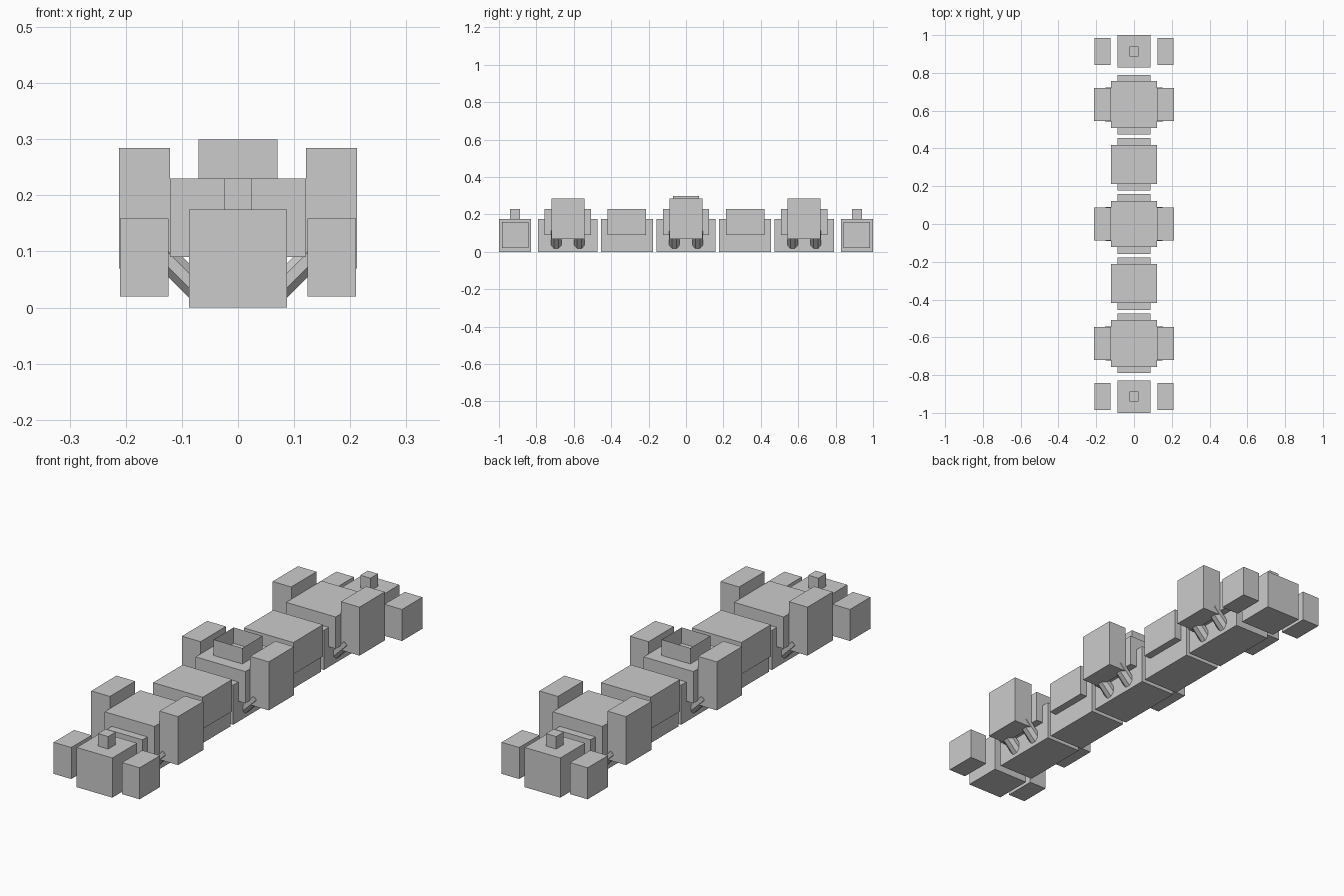
import bpy, bmesh, math
from mathutils import Matrix, Vector

if "Cube" in bpy.data.objects:
    bpy.data.objects.remove(bpy.data.objects["Cube"])


def box(name, x0, x1, y0, y1, z0, z1, open_ends=False):
    bm = bmesh.new()
    bmesh.ops.create_cube(bm, size=1)
    for v in bm.verts:
        v.co = Vector(((x0 + x1) / 2 + v.co.x * (x1 - x0),
                       (y0 + y1) / 2 + v.co.y * (y1 - y0),
                       (z0 + z1) / 2 + v.co.z * (z1 - z0)))
    if open_ends:
        bm.normal_update()
        ends = [f for f in bm.faces if abs(f.normal.z) > 0.9]
        bmesh.ops.delete(bm, geom=ends, context='FACES_ONLY')
    return finish(name, bm)


def finish(name, bm):
    me = bpy.data.meshes.new(name)
    bm.to_mesh(me)
    bm.free()
    ob = bpy.data.objects.new(name, me)
    bpy.context.collection.objects.link(ob)
    return ob


def strut(name, side, y):
    # chamfered bar rising at 45 degrees from the base to the pod
    a, b = Vector((0.065 * side, y, 0.026)), Vector((0.145 * side, y, 0.106))
    bm = bmesh.new()
    bmesh.ops.create_cone(bm, cap_ends=True, segments=8, radius1=1, radius2=1,
                          depth=(b - a).length,
                          matrix=Matrix.Rotation(math.pi / 8, 4, 'Z'))
    k = 1 / math.cos(math.pi / 8)
    bm.transform(Matrix.Translation((a + b) / 2)
                 @ Matrix.Rotation(side * math.pi / 4, 4, 'Y')
                 @ Matrix.Diagonal((0.0215 * k, 0.028 * k, 1, 1)))
    return finish(name, bm)


# five body segments: (centre y, half base length, half upper length, has pods)
segments = [(-0.632, 0.158, 0.124, True), (-0.316, 0.139, 0.103, False),
            (0, 0.158, 0.122, True), (0.316, 0.139, 0.103, False),
            (0.632, 0.158, 0.124, True)]
for y, base, upper, pods in segments:
    box("segment_base", -0.087, 0.087, y - base, y + base, 0, 0.175)
    box("segment_upper", -0.121, 0.121, y - upper, y + upper, 0.09, 0.23)
    if pods:
        for s in (-1, 1):
            xa, xb = sorted((s * 0.121, s * 0.212))
            box("side_pod", xa, xb, y - 0.088, y + 0.088, 0.07, 0.284)
            for dy in (-0.062, 0.062):
                strut("pod_strut", s, y + dy)

# end blocks with a small knob and two detached pods
for e in (-1, 1):
    y = e * 0.914
    box("end_block", -0.087, 0.087, y - 0.086, y + 0.086, 0, 0.175)
    box("end_knob", -0.025, 0.025, y - 0.026, y + 0.026, 0.175, 0.23)
    for s in (-1, 1):
        xa, xb = sorted((s * 0.124, s * 0.21))
        box("end_pod", xa, xb, y - 0.071, y + 0.071, 0.02, 0.159)

# open collar on the middle segment
box("top_collar", -0.07, 0.07, -0.07, 0.07, 0.23, 0.30, open_ends=True)
